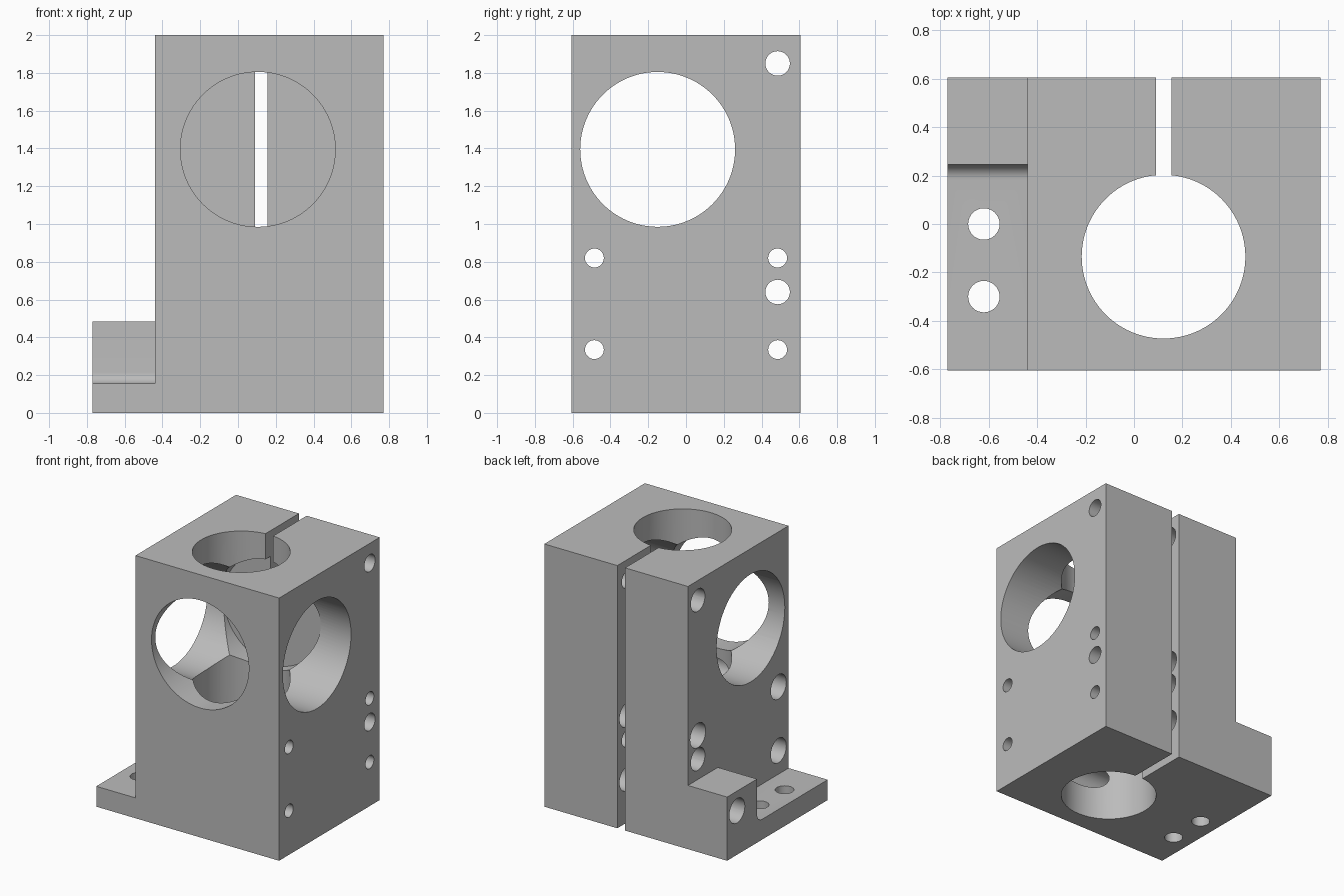
import bpy
import bmesh
from math import pi, sin, cos
from mathutils import Matrix, Vector

cube = bpy.data.objects.get("Cube")
if cube:
    bpy.data.objects.remove(cube, do_unlink=True)

grey = bpy.data.materials.new("machined grey")
grey.use_nodes = True
colour = (0.5, 0.5, 0.5, 1)
grey.diffuse_color = colour
grey.node_tree.nodes["Principled BSDF"].inputs["Base Color"].default_value = colour


def add_object(name, bm):
    bmesh.ops.recalc_face_normals(bm, faces=bm.faces)
    mesh = bpy.data.meshes.new(name)
    bm.to_mesh(mesh)
    bm.free()
    mesh.materials.append(grey)
    obj = bpy.data.objects.new(name, mesh)
    bpy.context.collection.objects.link(obj)
    return obj


def box(name, low, high):
    bm = bmesh.new()
    bmesh.ops.create_cube(bm, size=1)
    low, high = Vector(low), Vector(high)
    for v in bm.verts:
        v.co = (low + high) / 2 + v.co * (high - low)
    return add_object(name, bm)


def rod(name, start, end, radius, sides):
    start, end = Vector(start), Vector(end)
    axis = end - start
    turn = axis.to_track_quat("Z", "Y").to_matrix().to_4x4()
    bm = bmesh.new()
    bmesh.ops.create_cone(bm, cap_ends=True, segments=sides, radius1=radius,
                          radius2=radius, depth=axis.length,
                          matrix=Matrix.Translation((start + end) / 2) @ turn)
    return add_object(name, bm)


def combine(body, tool, operation="DIFFERENCE"):
    tool.hide_render = True
    mod = body.modifiers.new("combine", "BOOLEAN")
    mod.operation = operation
    mod.solver = "EXACT"
    mod.object = tool
    bpy.context.view_layer.objects.active = body
    bpy.ops.object.modifier_apply(modifier=mod.name)
    bpy.data.objects.remove(tool, do_unlink=True)


# Main clamp block
block = box("clamp_block", (-0.44, -0.605, 0), (0.77, 0.605, 2))

# Side foot: thin plate, filleted step and raised lug, extruded along x
fillet = 0.06
profile = [(-0.605, 0), (0.605, 0), (0.605, 0.485), (0.245, 0.485)]
for i in range(9):
    a = pi / 2 * i / 8
    profile.append((0.245 - fillet * (1 - cos(a)), 0.155 + fillet * (1 - sin(a))))
profile.append((-0.605, 0.155))
bm = bmesh.new()
face = bm.faces.new([bm.verts.new((-0.77, y, z)) for y, z in profile])
swept = bmesh.ops.extrude_face_region(bm, geom=[face])["geom"]
for v in swept:
    if isinstance(v, bmesh.types.BMVert):
        v.co.x = -0.4
combine(block, add_object("side_foot", bm), "UNION")

# Vertical bore and the clamping slot behind it
bore_x = 0.122
combine(block, rod("bore", (bore_x, -0.135, -1), (bore_x, -0.135, 3), 0.338, 96))
combine(block, box("slot", (0.09, 0, -1), (0.155, 1, 3)))

# Large cross window and blind front window
window_z = 1.395
combine(block, rod("side_window", (-1, -0.15, window_z), (1, -0.15, window_z), 0.41, 96))
combine(block, rod("front_window", (0.105, -1, window_z), (0.105, 0.262, window_z), 0.41, 96))

# Stepped screw holes across the block: wide from the foot side, narrow beyond
clamp = (0.065, 0.085, bore_x)
mount = (0.05, 0.093, 0.45)
holes = [(0.485, 1.85, clamp), (0.485, 0.64, clamp)]
holes += [(y, z, mount) for y in (-0.485, 0.485) for z in (0.335, 0.82)]
for y, z, (narrow, wide, step) in holes:
    combine(block, rod("screw_hole", (-1, y, z), (1, y, z), narrow, 32))
    combine(block, rod("clearance_hole", (-1, y, z), (step, y, z), wide, 32))

# Foot mounting holes
for y in (0, -0.3):
    combine(block, rod("foot_hole", (-0.62, y, -1), (-0.62, y, 0.4), 0.065, 32))

# Smooth bores with crisp edges
bpy.ops.object.select_all(action="DESELECT")
block.select_set(True)
bpy.context.view_layer.objects.active = block
bpy.ops.object.shade_smooth_by_angle(angle=pi / 6)
